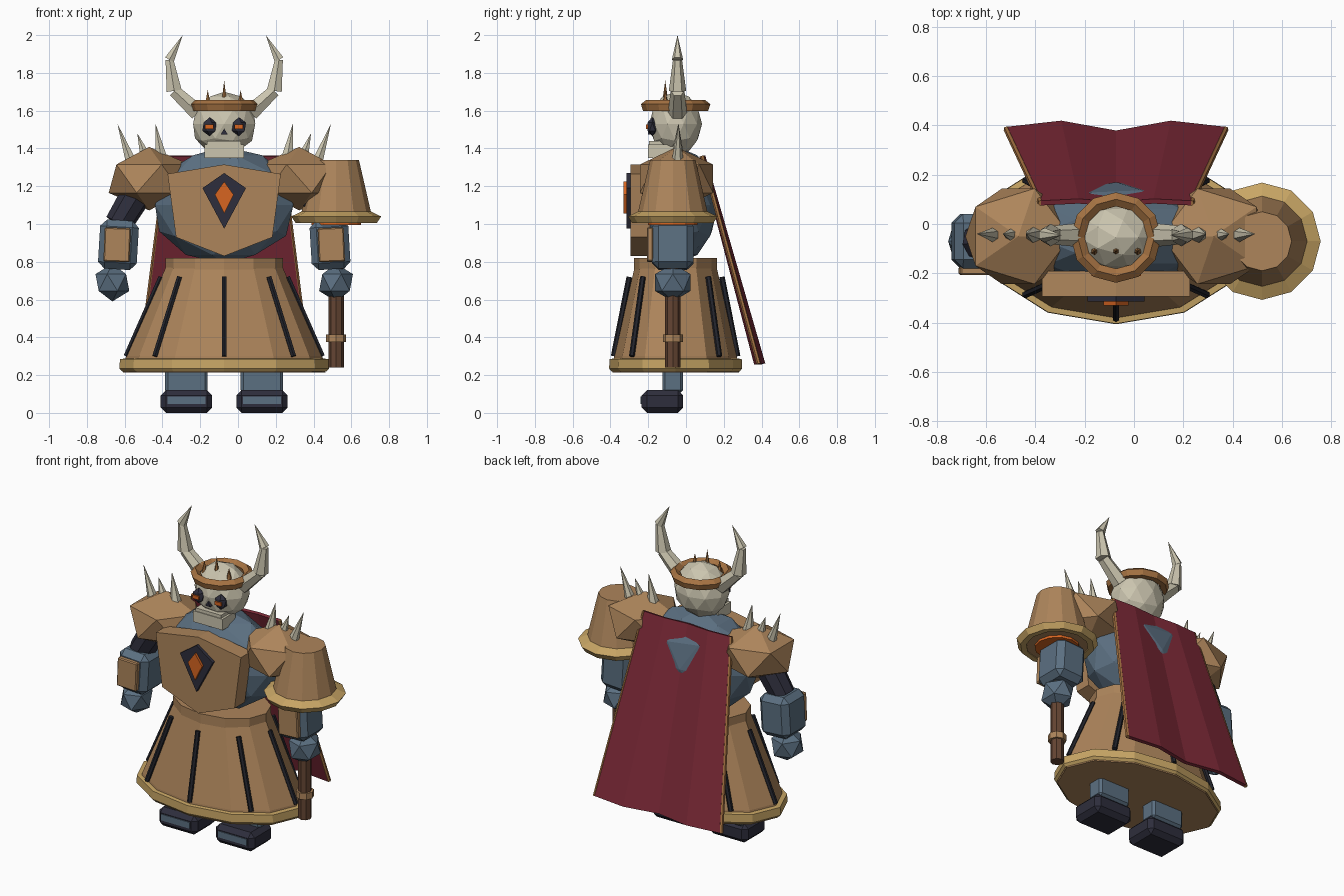
import bpy, bmesh, math
from mathutils import Vector, Matrix

cube = bpy.data.objects.get("Cube")
if cube:
    bpy.data.objects.remove(cube, do_unlink=True)

CX, CY = -0.073, -0.055   # body axis


def material(name, rgb):
    m = bpy.data.materials.new(name)
    m.use_nodes = True
    m.diffuse_color = (*rgb, 1)
    node = next(n for n in m.node_tree.nodes if n.type == 'BSDF_PRINCIPLED')
    node.inputs["Base Color"].default_value = (*rgb, 1)
    return m


TAN = material("tan_leather", (.42, .235, .105))
GOLD = material("pale_gold", (.58, .38, .13))
STEEL = material("blue_steel", (.105, .16, .22))
NAVY = material("dark_navy", (.027, .027, .045))
BONE = material("bone", (.6, .56, .43))
RED = material("crimson_cloth", (.2, .022, .038))
ORANGE = material("ember_orange", (.68, .13, .015))
WOOD = material("brown_wood", (.13, .06, .033))
COPPER = material("copper", (.38, .17, .055))
BLACK = material("black_iron", (.016, .017, .024))


def finish(name, bm, mat):
    bmesh.ops.recalc_face_normals(bm, faces=bm.faces[:])
    me = bpy.data.meshes.new(name)
    bm.to_mesh(me)
    bm.free()
    me.materials.append(mat)
    ob = bpy.data.objects.new(name, me)
    bpy.context.collection.objects.link(ob)
    return ob


def box(name, c, size, mat, bevel=0, tilt=0):
    bm = bmesh.new()
    bmesh.ops.create_cube(bm, size=1)
    bmesh.ops.scale(bm, vec=size, verts=bm.verts)
    if bevel:
        bmesh.ops.bevel(bm, geom=bm.edges[:], offset=bevel, segments=1, affect='EDGES')
    bm.transform(Matrix.Translation(c) @ Matrix.Rotation(tilt, 4, 'Y'))
    return finish(name, bm, mat)


def ball(name, c, radii, sub, mat, flip=1):
    bm = bmesh.new()
    bmesh.ops.create_icosphere(bm, subdivisions=sub, radius=1)
    bmesh.ops.scale(bm, vec=(radii[0] * flip, radii[1], radii[2]), verts=bm.verts)
    bmesh.ops.translate(bm, vec=c, verts=bm.verts)
    return finish(name, bm, mat)


def cone(name, a, b, r0, r1, sides, mat):
    a, b = Vector(a), Vector(b)
    bm = bmesh.new()
    bmesh.ops.create_cone(bm, cap_ends=True, segments=sides, radius1=r0, radius2=r1,
                          depth=(b - a).length)
    turn = Vector((0, 0, 1)).rotation_difference(b - a).to_matrix().to_4x4()
    bm.transform(Matrix.Translation((a + b) / 2) @ turn)
    return finish(name, bm, mat)


def lathe(name, profile, c, mat, closed=False, sides=12):
    """Spin (x radius, y radius, z) stations round a vertical axis."""
    bm = bmesh.new()
    rings = []
    for rx, ry, z in profile:
        rings.append([bm.verts.new((c[0] + rx * math.cos(i * math.tau / sides),
                                    c[1] + ry * math.sin(i * math.tau / sides), z))
                      for i in range(sides)])
    pairs = list(zip(rings, rings[1:]))
    if closed:
        pairs.append((rings[-1], rings[0]))
    else:
        bm.faces.new(rings[0])
        bm.faces.new(rings[-1])
    for lo, hi in pairs:
        for i in range(sides):
            j = (i + 1) % sides
            bm.faces.new((lo[i], lo[j], hi[j], hi[i]))
    return finish(name, bm, mat)


def plate(name, outline, y0, y1, mat):
    """Extrude an x-z outline (x from the body axis) between two depths."""
    bm = bmesh.new()
    f = bm.faces.new([bm.verts.new((CX + x, y0, z)) for x, z in outline])
    ext = bmesh.ops.extrude_face_region(bm, geom=[f])["geom"]
    bmesh.ops.translate(bm, vec=(0, y1 - y0, 0),
                        verts=[v for v in ext if isinstance(v, bmesh.types.BMVert)])
    return finish(name, bm, mat)


def kite(name, half, top, mid, low, y0, y1, mat):
    plate(name, [(0, top), (half, mid), (0, low), (-half, mid)], y0, y1, mat)


# Skirt, waistband, hem and iron ribs
body = (CX, CY)
lathe("skirt", [(.535, .335, .215), (.52, .325, .3), (.305, .215, .78)], body, TAN)
lathe("waistband", [(.31, .22, .71), (.31, .22, .82)], body, TAN)
lathe("skirt_hem", [(.54, .34, .22), (.555, .352, .235), (.552, .35, .285), (.5, .31, .29)],
      body, GOLD, True)
for i in range(8):
    a = i * math.pi / 4
    c, s = math.cos(a), math.sin(a)
    cone("skirt_rib", (CX + .52 * c, CY + .328 * s, .3), (CX + .335 * c, CY + .245 * s, .72),
         .015, .015, 6, BLACK)

# Torso, breastplate and chest gem
ball("torso", (CX, -.05, 1.1), (.385, .22, .31), 2, STEEL)
plate("breastplate", [(-.3, 1.265), (0, 1.315), (.3, 1.265), (.255, .93), (0, .83), (-.255, .93)],
      -.295, -.19, TAN)
kite("gem_mount", .115, 1.27, 1.19, .975, -.315, -.295, NAVY)
kite("gem", .05, 1.225, 1.155, 1.055, -.33, -.314, ORANGE)

# Skull, face and jaw
ball("skull", (CX, CY, 1.53), (.173, .14, .17), 2, BONE)
box("jaw", (CX, -.135, 1.385), (.21, .13, .07), BONE)
box("upper_teeth", (CX, -.135, 1.425), (.18, .12, .03), BONE)
plate("nose", [(0, 1.505), (.018, 1.475), (-.018, 1.475)], -.2, -.17, NAVY)
for s in (-1, 1):
    x = CX + s * .078
    ball("eye_socket", (x, -.178, 1.515), (.042, .03, .05), 1, NAVY)
    box("eye_glow", (x, -.207, 1.515), (.045, .009, .022), ORANGE)

# Crown ring with three points
ring = [(.155 + .03 * math.cos(k * math.tau / 5 + .3), 1.625 + .032 * math.sin(k * math.tau / 5 + .3))
        for k in range(5)]
lathe("crown_ring", [(r, r, z) for r, z in ring], body, COPPER, True)
for dx, top in ((-.087, 1.71), (0, 1.76), (.087, 1.71)):
    cone("crown_point", (CX + dx, -.11, 1.62), (CX + dx, -.11, top), .02, 0, 6, COPPER)

# Parts mirrored on both sides
horn = [(.14, 1.59, .05), (.265, 1.705, .046), (.29, 1.87, .03), (.22, 2.0, 0)]
spikes = [(.335, 1.36, .365, 1.535), (.415, 1.35, .46, 1.48), (.49, 1.32, .565, 1.53)]
for s, side in ((-1, "right"), (1, "left")):
    for (x0, z0, r0), (x1, z1, r1) in zip(horn, horn[1:]):
        cone(side + "_horn", (CX + s * x0, -.045, z0), (CX + s * x1, -.045, z1), r0, r1 * .8, 6, BONE)
    ball(side + "_pauldron", (CX + s * .397, -.05, 1.24), (.24, .228, .168), 1, TAN, -s)
    for x0, z0, x1, z1 in spikes:
        cone(side + "_shoulder_spike", (CX + s * x0, -.045, z0), (CX + s * x1, -.04, z1),
             .034, 0, 6, BONE)
    cone(side + "_upper_arm", (CX + s * .44, -.06, 1.2), (CX + s * .56, -.07, 1.0),
         .085, .075, 8, NAVY)
    box(side + "_forearm", (CX + s * .56, -.07, .89), (.205, .22, .26), STEEL, .035, -s * .06)
    box(side + "_bracer", (CX + s * .567, -.19, .89), (.138, .034, .18), TAN, .006, -s * .04)
    ball(side + "_hand", (CX + s * .592, -.07, .69), (.1, .11, .1), 1, STEEL, s)
    box(side + "_leg", (CX + s * .2, -.07, .2), (.225, .11, .19), STEEL, .015)
    box(side + "_boot", (CX + s * .2, -.125, .06), (.272, .22, .12), NAVY, .028)
    box(side + "_toe_plate", (CX + s * .2, -.236, .067), (.2, .008, .04), STEEL)

# Bell-headed mace held in the left hand
mx, my = .52, -.07
lathe("mace_head", [(.19, .19, 1.01), (.187, .187, 1.05), (.12, .12, 1.34)], (mx, my), TAN)
lathe("mace_rim", [(.18, .18, 1.005), (.215, .215, 1.005), (.238, .238, 1.04), (.18, .18, 1.068)],
      (mx, my), GOLD, True)
lathe("mace_ember", [(.13, .13, .995), (.13, .13, 1.02)], (mx, my), ORANGE)
cone("mace_handle", (mx, my, .24), (mx, my, 1.1), .04, .04, 8, WOOD)
cone("mace_collar", (mx, my, .375), (mx, my, .415), .053, .053, 8, TAN)

# Folded cape with trimmed sides
folds = [.385, .41, .37, .41, .385]
bm = bmesh.new()
rows = []
for t in (0, 1):
    rows.append([bm.verts.new((CX + (k - 2) / 2 * (.305 + .14 * t),
                               .085 + (folds[k] - .385) * (.3 + .7 * t) + .3 * t,
                               1.36 - 1.1 * t)) for k in range(5)])
for k in range(4):
    bm.faces.new((rows[0][k], rows[0][k + 1], rows[1][k + 1], rows[1][k]))
edges = [(rows[0][k].co.copy(), rows[1][k].co.copy()) for k in (0, 4)]
cape = finish("cape", bm, RED)
solid = cape.modifiers.new("thickness", 'SOLIDIFY')
solid.thickness, solid.offset = .02, 0
for a, b in edges:
    cone("cape_trim", a, b, .012, .012, 6, COPPER)
